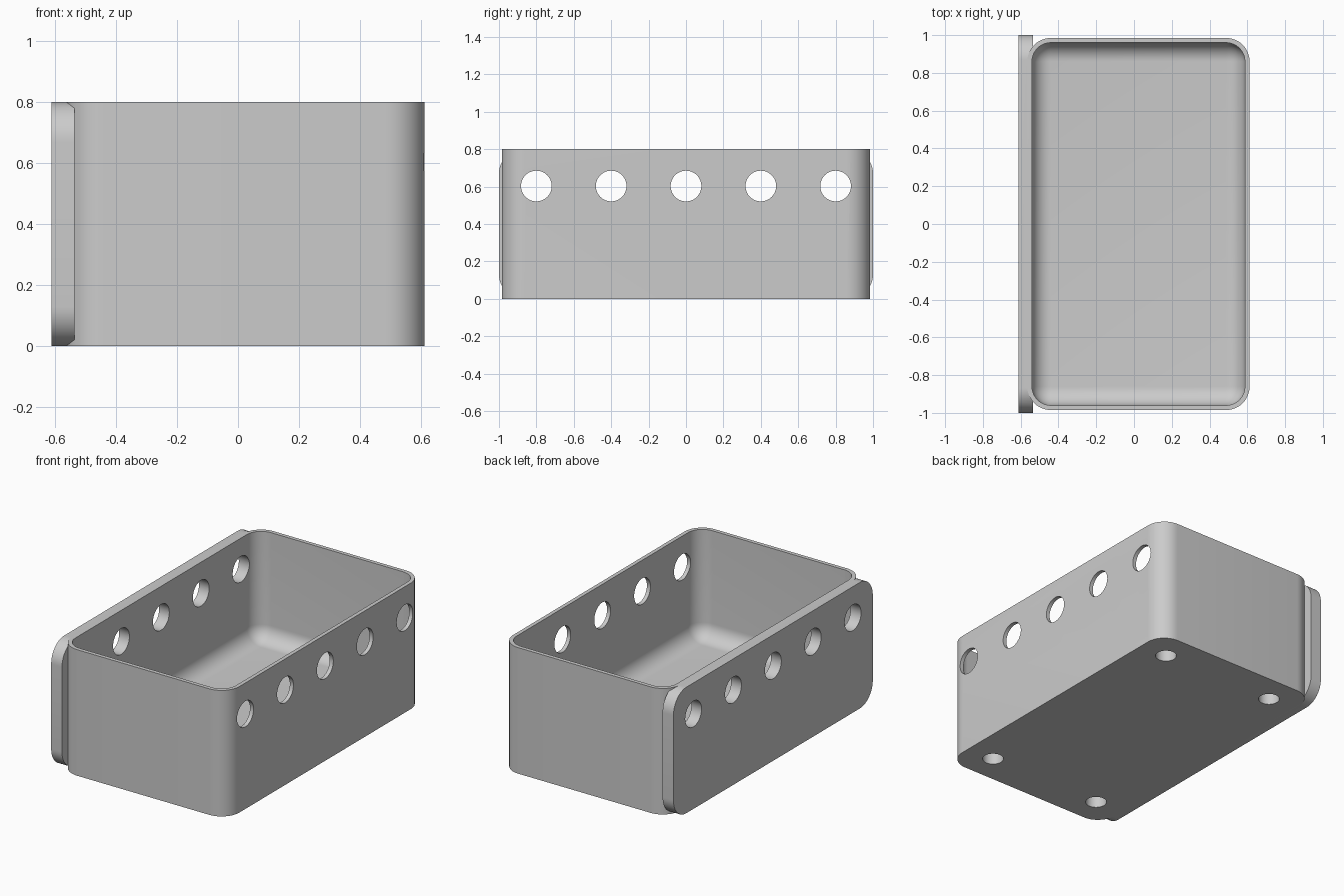
import bpy, bmesh, math
from mathutils import Matrix, Vector

cube = bpy.data.objects.get("Cube")
if cube:
    bpy.data.objects.remove(cube, do_unlink=True)

HEIGHT, WALL, FLOOR = 0.8, 0.025, 0.11
X_MIN, X_MAX, Y_HALF = -0.565, 0.612, 0.985
MID_X = (X_MIN + X_MAX) / 2

grey = bpy.data.materials.new("light_grey")
grey.use_nodes = True
colour = (0.6, 0.6, 0.6, 1)
grey.diffuse_color = colour
grey.node_tree.nodes["Principled BSDF"].inputs["Base Color"].default_value = colour


def add_object(name, bm):
    mesh = bpy.data.meshes.new(name)
    bm.normal_update()
    bm.to_mesh(mesh)
    bm.free()
    mesh.materials.append(grey)
    obj = bpy.data.objects.new(name, mesh)
    bpy.context.collection.objects.link(obj)
    return obj


def rounded_box(name, low, high, radius, pick):
    """Box between two corners, with the edges chosen by pick rounded."""
    low, high = Vector(low), Vector(high)
    bm = bmesh.new()
    bmesh.ops.create_cube(bm, size=1)
    bmesh.ops.scale(bm, vec=high - low, verts=bm.verts)
    bmesh.ops.translate(bm, vec=(low + high) / 2, verts=bm.verts)
    edges = [e for e in bm.edges if pick(e)]
    bmesh.ops.bevel(bm, geom=edges, offset=radius, offset_type='OFFSET',
                    segments=12, profile=0.5, affect='EDGES')
    return add_object(name, bm)


def cylinders(name, centres, radius, depth, rotation):
    bm = bmesh.new()
    for centre in centres:
        bmesh.ops.create_cone(bm, cap_ends=True, segments=48, radius1=radius,
                              radius2=radius, depth=depth,
                              matrix=Matrix.Translation(centre) @ rotation)
    return add_object(name, bm)


def along(axis):
    return lambda e: abs((e.verts[0].co - e.verts[1].co).normalized()[axis]) > 0.9


def combine(target, other, operation):
    other.hide_render = True
    mod = target.modifiers.new(operation.lower(), 'BOOLEAN')
    mod.operation, mod.solver, mod.object = operation, 'EXACT', other
    bpy.context.view_layer.objects.active = target
    bpy.ops.object.modifier_apply(modifier=mod.name)
    bpy.data.objects.remove(other, do_unlink=True)


# Tray body with rounded upright corners
tray = rounded_box("tray", (X_MIN, -Y_HALF, 0), (X_MAX, Y_HALF, HEIGHT),
                   0.125, along(2))

# Wider mounting plate on one long side
plate = rounded_box("mounting_plate", (-0.612, -1, 0), (-0.536, 1, HEIGHT),
                    0.13, along(0))
combine(tray, plate, 'UNION')

# Hollow with rounded corners and a filleted floor
top = HEIGHT + 0.3
hollow = rounded_box(
    "hollow", (X_MIN + WALL, -Y_HALF + WALL, FLOOR),
    (X_MAX - WALL, Y_HALF - WALL, top), 0.1,
    lambda e: min(v.co.z for v in e.verts) < top - 0.1)
combine(tray, hollow, 'DIFFERENCE')

# Row of round holes through both long walls
side_holes = cylinders("side_holes", [(0, 0.4 * i, 0.603) for i in range(-2, 3)],
                       0.082, 2, Matrix.Rotation(math.pi / 2, 4, 'Y'))
combine(tray, side_holes, 'DIFFERENCE')

# Blind sockets under the four corners
sockets = cylinders("base_sockets",
                    [(MID_X + 0.4 * i, 0.8 * j, 0) for i in (-1, 1) for j in (-1, 1)],
                    0.062, 0.16, Matrix())
combine(tray, sockets, 'DIFFERENCE')

bpy.ops.object.select_all(action='DESELECT')
tray.select_set(True)
bpy.context.view_layer.objects.active = tray
bpy.ops.object.shade_smooth_by_angle(angle=math.radians(30))
